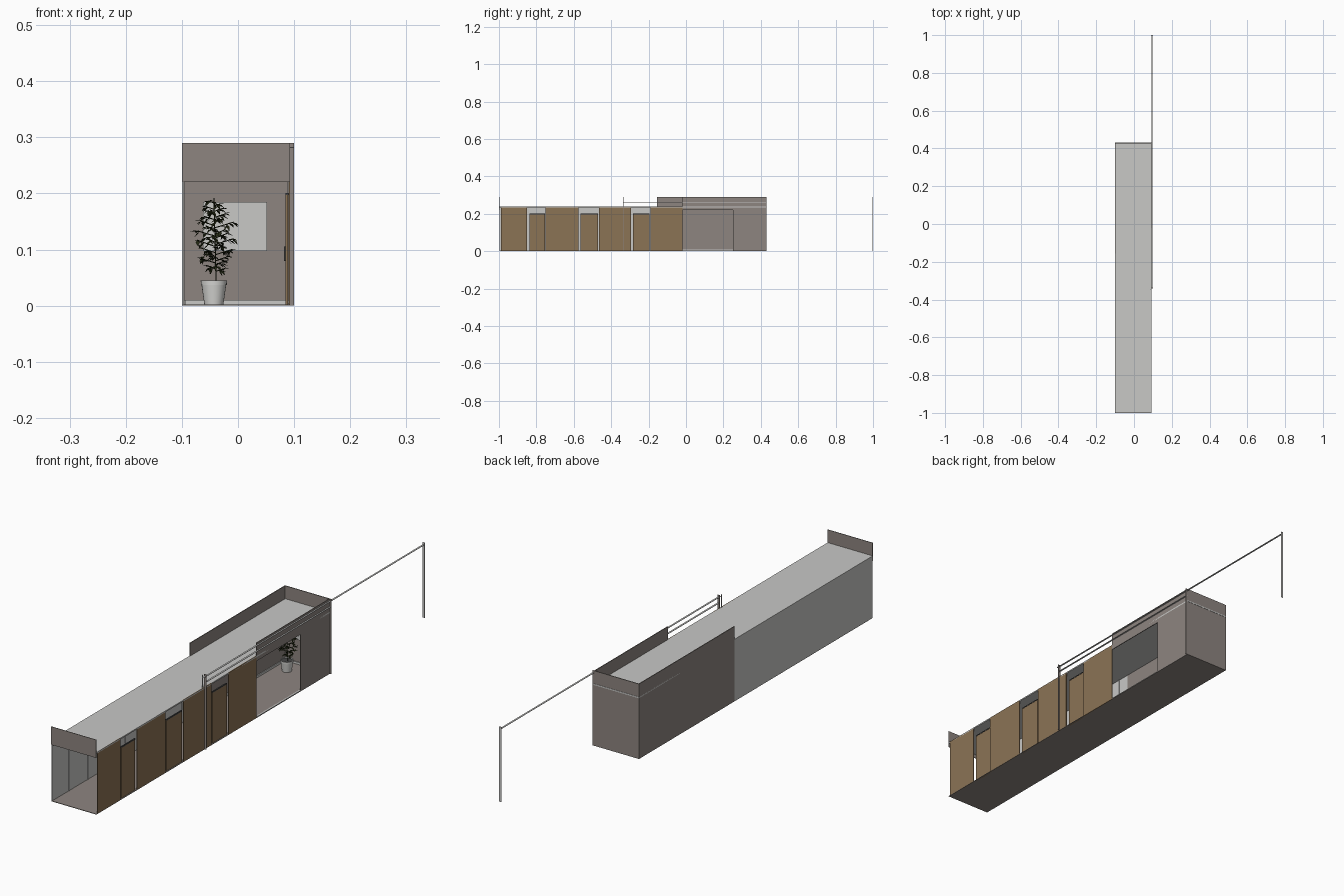
import bpy, bmesh, math, random
from mathutils import Vector

random.seed(4)
old = bpy.data.objects.get("Cube")
if old:
    bpy.data.objects.remove(old)


def material(name, r, g, b):
    lin = [((c / 255 + 0.055) / 1.055) ** 2.4 for c in (r, g, b)]
    m = bpy.data.materials.new(name)
    m.use_nodes = True
    m.diffuse_color = (*lin, 1)
    bsdf = m.node_tree.nodes["Principled BSDF"]
    bsdf.inputs["Base Color"].default_value = (*lin, 1)
    bsdf.inputs["Roughness"].default_value = 0.8
    return m


taupe = material("taupe", 141, 133, 128)
grey = material("light grey", 200, 200, 198)
wood = material("wood", 139, 115, 85)
white = material("pot white", 215, 215, 212)
green = material("leaf green", 36, 42, 20)
dark = material("dark metal", 70, 70, 70)


def finish(name, bm, mat):
    bmesh.ops.recalc_face_normals(bm, faces=bm.faces)
    me = bpy.data.meshes.new(name)
    bm.to_mesh(me)
    bm.free()
    me.materials.append(mat)
    ob = bpy.data.objects.new(name, me)
    bpy.context.collection.objects.link(ob)
    return ob


def box(name, x, y, z, mat):
    """Box from (low, high) pairs on each axis."""
    bm = bmesh.new()
    bmesh.ops.create_cube(bm, size=1)
    for v in bm.verts:
        v.co = [(r[0] + r[1]) / 2 + c * (r[1] - r[0]) for r, c in zip((x, y, z), v.co)]
    return finish(name, bm, mat)


LEFT, RIGHT, T = -0.1, 0.093, 0.003
FRONT, BACK = -0.998, 0.43
TOP, ROOF, HEAD = 0.29, 0.24, 0.22
inner_left = (LEFT, LEFT + T)
inner_right = (RIGHT - T, RIGHT)

# Shell: floor, roof, end panels and side walls
box("floor", (LEFT, RIGHT), (FRONT, BACK), (0, 0.002), taupe)
box("roof", (LEFT, RIGHT), (FRONT, BACK + 0.001), (0.235, ROOF), grey)
box("front_fascia", (LEFT, RIGHT), (-1, FRONT), (HEAD, TOP), taupe)
box("back_wall", (LEFT, RIGHT), (BACK - T, BACK), (0, TOP), taupe)
box("long_side_wall", inner_left, (FRONT, -0.155), (0, ROOF), grey)
box("tall_side_wall", inner_left, (-0.155, BACK), (0, TOP), taupe)
box("entrance_wall", inner_right, (0.25, BACK), (0, TOP), taupe)
box("entrance_header", inner_right, (-0.02, 0.25), (HEAD, TOP), taupe)
box("entrance_threshold", (RIGHT - 0.006, RIGHT), (-0.02, 0.25), (0.002, 0.004), grey)

# Wooden panels with lower doors between them
panels = [(-0.99, -0.85), (-0.75, -0.575), (-0.465, -0.295), (-0.19, -0.02)]
for i, span in enumerate(panels):
    box(f"wood_panel_{i}", inner_right, span, (0, ROOF), wood)
    if i < 3:
        a, b = span[1], panels[i + 1][0]
        door = (a + 0.012, b - 0.005)
        box(f"door_{i}", (RIGHT - 0.008, RIGHT - 0.004), door, (0, 0.197), wood)
        box(f"door_head_{i}", (RIGHT - 0.008, RIGHT - 0.003), door, (0.197, 0.201), dark)
        box(f"door_handle_{i}", (RIGHT - 0.011, RIGHT - 0.008),
            (door[1] - 0.008, door[1] - 0.005), (0.08, 0.105), dark)

# Interior trim
box("back_skirting", (LEFT + T, RIGHT - T), (BACK - 0.006, BACK - T), (0.002, 0.01), grey)
box("side_skirting", (LEFT + T, LEFT + 0.006), (-0.155, BACK - T), (0.002, 0.01), grey)
box("wall_board", (-0.062, 0.052), (BACK - 0.007, BACK - T), (0.097, 0.185), grey)
for i in range(7):
    y = -0.895 + i * 0.115
    box(f"wall_batten_{i}", (LEFT + T, LEFT + 0.005), (y - 0.002, y + 0.002), (0, 0.235), grey)

# Flat posts and overhead rails outside the entrance side
out = (0.09, 0.1)
for name, y, mat in (("near_post", -0.335, taupe), ("corner_post", 0.429, taupe),
                     ("far_post", 0.999, grey)):
    box(name, out, (y - 0.001, y + 0.001), (0, TOP), mat)
box("near_post_bracket", (0.088, 0.092), (-0.346, -0.344), (0.195, TOP), grey)
rail_x = (0.0915, 0.0985)
box("upper_rail", rail_x, (-0.345, 1), (0.281, 0.2825), grey)
box("lower_rail", rail_x, (-0.335, BACK), (0.259, 0.2605), grey)

# Plant pot with a soil disc
px, py = -0.043, 0.36
profile = [(0, 0.002), (0.017, 0.002), (0.022, 0.037), (0.023, 0.037),
           (0.0235, 0.045), (0.021, 0.045), (0.021, 0.04)]
bm = bmesh.new()
verts = [bm.verts.new((px + r, py, z)) for r, z in profile]
edges = [bm.edges.new(pair) for pair in zip(verts, verts[1:])]
bmesh.ops.spin(bm, geom=verts + edges, cent=(px, py, 0), axis=(0, 0, 1),
               angle=math.tau, steps=24)
bmesh.ops.remove_doubles(bm, verts=bm.verts, dist=0.0001)
pot = finish("plant_pot", bm, white)
bpy.context.view_layer.objects.active = pot
pot.select_set(True)
bpy.ops.object.shade_smooth_by_angle()
bm = bmesh.new()
bmesh.ops.create_circle(bm, cap_ends=True, segments=24, radius=0.021)
bmesh.ops.translate(bm, verts=bm.verts, vec=(px, py, 0.041))
finish("pot_soil", bm, dark)

# Plant: a stem, thin branches and drooping leaves
curve = bpy.data.curves.new("plant_stems", "CURVE")
curve.dimensions = "3D"
curve.bevel_depth = 0.0009
curve.bevel_resolution = 0
curve.materials.append(green)


def stem(points):
    s = curve.splines.new("POLY")
    s.points.add(len(points) - 1)
    for p, co in zip(s.points, points):
        p.co = (*co, 1)


base, tip = Vector((px + 0.004, py, 0.04)), Vector((px, py, 0.192))
stem([base, tip])
bm = bmesh.new()


def leaf(root, direction, length):
    side = direction.cross(Vector((0, 0, 1))).normalized() * length * 0.24
    mid = root + direction * length * 0.45 + Vector((0, 0, length * 0.1))
    end = root + direction * length
    a, m, b, e = [bm.verts.new(p) for p in (root, mid + side, mid - side, end)]
    bm.faces.new((a, m, e))
    bm.faces.new((a, e, b))


for i in range(34):
    t = i / 33
    start = base.lerp(tip, 0.14 + 0.8 * t)
    ang = i * 2.4
    reach = 0.008 + 0.03 * math.sin(math.pi * min(1, 0.15 + 0.8 * t)) * random.uniform(0.5, 1)
    out_dir = Vector((math.cos(ang), math.sin(ang), 0.3))
    end = start + out_dir * reach
    stem([start, end])
    for k in range(7):
        d = Vector((math.cos(ang + random.uniform(-1.4, 1.4)),
                    math.sin(ang + random.uniform(-1.4, 1.4)),
                    random.uniform(-1.0, 0.3))).normalized()
        leaf(start.lerp(end, random.uniform(0.3, 1)), d, random.uniform(0.011, 0.017))
finish("plant_leaves", bm, green)
bpy.context.collection.objects.link(bpy.data.objects.new("plant_stems", curve))
